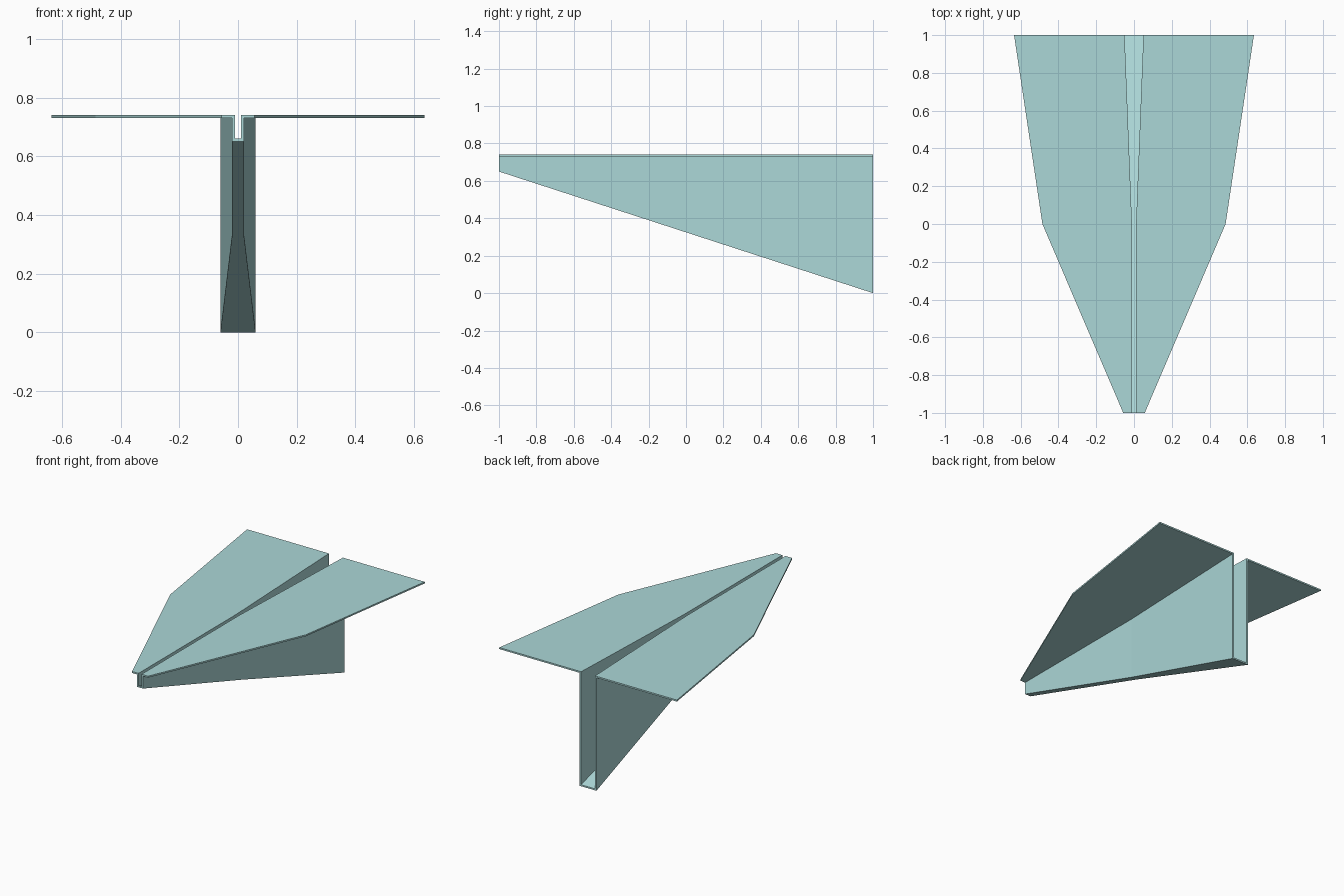
import bpy, bmesh
from mathutils import Vector

if "Cube" in bpy.data.objects:
    bpy.data.objects.remove(bpy.data.objects["Cube"])

TOP, T = 0.74, 0.01          # upper wing surface, sheet thickness

paper = bpy.data.materials.new("pale_teal_paper")
paper.diffuse_color = (0.41, 0.68, 0.68, 1)
paper.use_nodes = True
paper.node_tree.nodes["Principled BSDF"].inputs["Base Color"].default_value = paper.diffuse_color


def section(y, tip, half):
    """Folded cross-section: wing, keel pocket, wing."""
    b = 0.325 * (1 - y)
    inner = half - T
    right = [(inner, b + T), (inner, TOP), (tip, TOP), (tip, TOP - T),
             (half, TOP - T), (half, b)]
    left = [(-x, z) for x, z in reversed(right)]
    return [(x, y, z) for x, z in right + left]


# Folded sheet lofted from nose to tail
stations = [section(-1, 0.057, 0.021), section(0, 0.485, 0.021),
            section(1, 0.635, 0.06)]
bm = bmesh.new()
rings = [[bm.verts.new(p) for p in s] for s in stations]
for a, b in zip(rings, rings[1:]):
    for i in range(12):
        j = (i + 1) % 12
        bm.faces.new((a[i], a[j], b[j], b[i]))
# Nose and tail end caps, in five strips of the hat-shaped profile
for r in (rings[0], rings[-1]):
    for q in ((1, 2, 3, 4), (0, 1, 4, 5), (0, 5, 6, 11),
              (11, 6, 7, 10), (10, 7, 8, 9)):
        bm.faces.new([r[k] for k in q])
bmesh.ops.recalc_face_normals(bm, faces=bm.faces)
bmesh.ops.dissolve_limit(bm, angle_limit=0.0005, verts=bm.verts, edges=bm.edges)


def score(pick, co, no, keep=lambda c: True):
    """Cut a crease across the chosen faces and return its edges."""
    bm.normal_update()
    faces = [f for f in bm.faces if pick(f, f.calc_center_median())]
    geom = list({e for f in faces for e in f.edges} |
                {v for f in faces for v in f.verts}) + faces
    cut = bmesh.ops.bisect_plane(bm, geom=geom, plane_co=Vector(co),
                                 plane_no=Vector(no))["geom_cut"]
    return [e for e in cut if isinstance(e, bmesh.types.BMEdge)
            and keep((e.verts[0].co + e.verts[1].co) / 2)]


def wing(f, c):
    return abs(f.normal.z) > 0.98 and c.z > 0.7


def side(f, c):
    return abs(f.normal.x) > 0.95 and abs(c.x) < 0.1


# Creases: one corner fold on the left wing, two across the sheet
creases = []
creases += score(lambda f, c: wing(f, c) and c.x < -0.1 and c.y > 0.2,
                 (-0.29, 0, 0), (1, 0, 0))
creases += score(lambda f, c: wing(f, c) and c.x < -0.29 and c.y > 0.2,
                 (-0.29, 0.44, 0), (0.14, -0.24, 0))
creases += score(lambda f, c: wing(f, c) and c.x > -0.29 and c.y > 0.1,
                 (-0.29, 0.44, 0), (0.05, 0.83, 0))
creases += score(lambda f, c: wing(f, c), (0, -0.415, 0), (0.05, 1, 0))
creases += score(side, (0, 0.42, 0.74), (0, 0.63, 0.25))
creases += score(side, (0, -0.425, 0.74), (0, 0.24, -0.09))
creases = [e for e in creases if e.is_valid]
creases = [e for e in creases if not (
    abs(e.verts[0].co.x + 0.29) < 0.001 and abs(e.verts[1].co.x + 0.29) < 0.001
    and min(v.co.y for v in e.verts) < 0.4)]
bmesh.ops.split_edges(bm, edges=list(set(creases)))

mesh = bpy.data.meshes.new("folded_sheet")
bm.to_mesh(mesh)
bm.free()
mesh.materials.append(paper)
bpy.context.collection.objects.link(bpy.data.objects.new("folded_sheet", mesh))
